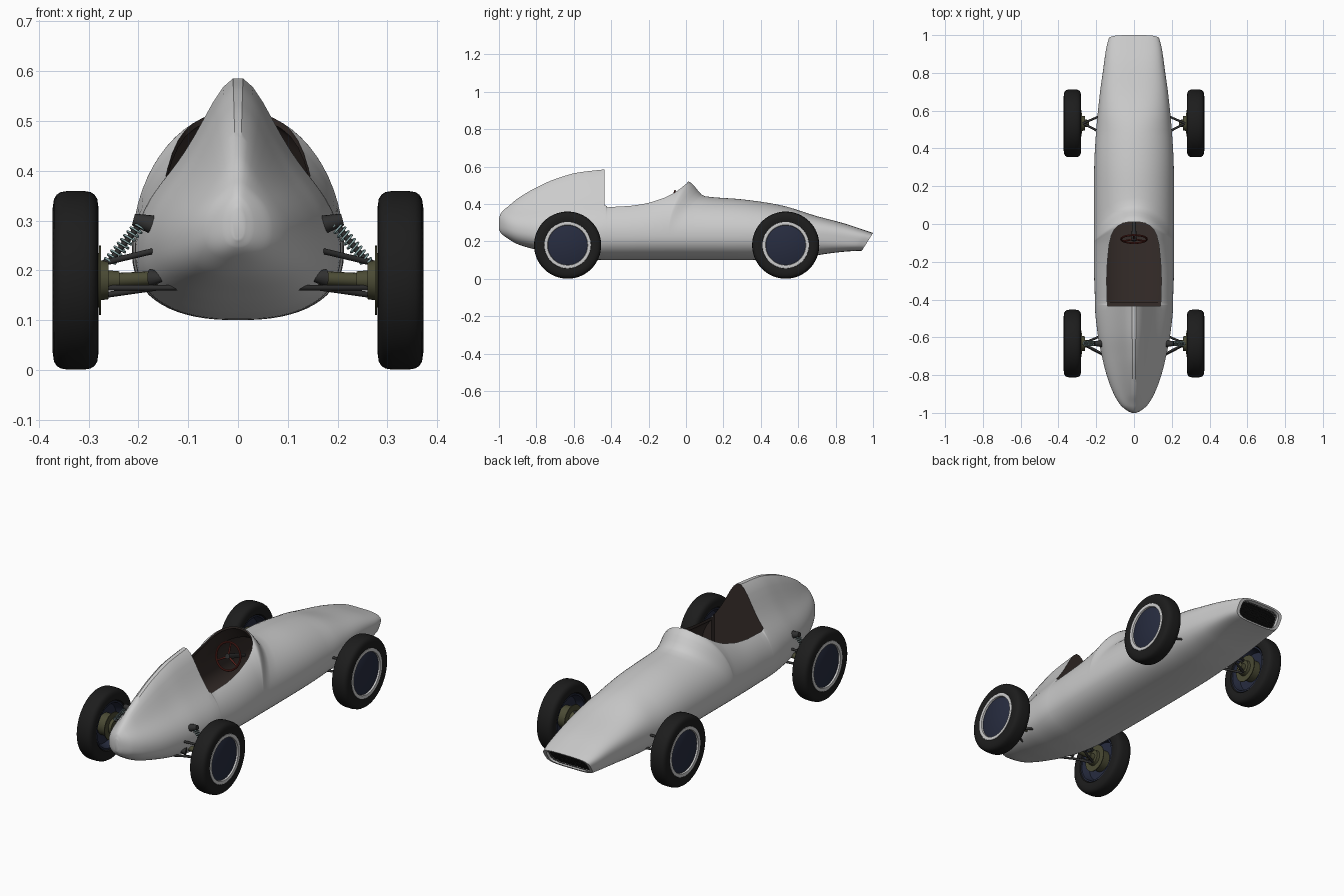
import bpy, bmesh, math
from mathutils import Vector, Matrix

if "Cube" in bpy.data.objects:
    bpy.data.objects.remove(bpy.data.objects["Cube"])


def material(name, rgb):
    m = bpy.data.materials.new(name)
    m.diffuse_color = (*rgb, 1)
    m.use_nodes = True
    m.node_tree.nodes["Principled BSDF"].inputs["Base Color"].default_value = m.diffuse_color
    return m


GREY = material("paint", (0.6, 0.6, 0.6))
BROWN = material("interior", (0.035, 0.025, 0.022))
RUBBER = material("rubber", (0.012, 0.012, 0.012))
WHITE = material("rim_white", (0.75, 0.75, 0.75))
BLUE = material("wheel_blue", (0.02, 0.025, 0.05))
OLIVE = material("hub_olive", (0.07, 0.07, 0.035))
STEEL = material("dark_steel", (0.03, 0.03, 0.03))
TEAL = material("spring_teal", (0.3, 0.45, 0.45))
RED = material("wheel_red", (0.12, 0.02, 0.015))
BLACK = material("grille_black", (0.01, 0.01, 0.01))


def finish(name, bm, *mats):
    bmesh.ops.recalc_face_normals(bm, faces=bm.faces)
    me = bpy.data.meshes.new(name)
    bm.to_mesh(me)
    bm.free()
    ob = bpy.data.objects.new(name, me)
    for m in mats:
        me.materials.append(m)
    bpy.context.collection.objects.link(ob)
    return ob


# body stations: y, half width, bottom, widest height, top, headrest height
ST = [(-1, .012, .262, .295, .325, 0), (-.99, .033, .245, .29, .345, .005),
      (-.96, .07, .22, .28, .362, .018), (-.9, .107, .185, .265, .37, .06),
      (-.8, .145, .155, .25, .385, .105), (-.7, .17, .13, .245, .40, .135),
      (-.58, .193, .11, .24, .42, .15), (-.43, .207, .1, .24, .432, .156),
      (-.42, .207, .1, .24, .435, 0), (-.25, .212, .1, .24, .452, 0),
      (-.1, .213, .1, .24, .49, 0), (-.03, .213, .1, .24, .512, 0),
      (.01, .213, .1, .24, .522, 0), (.1, .213, .1, .24, .442, 0),
      (.3, .211, .1, .24, .425, 0), (.5, .2, .104, .235, .395, 0),
      (.7, .18, .125, .23, .335, 0), (.85, .162, .14, .215, .295, 0),
      (.95, .148, .148, .205, .262, 0), (1, .135, .15, .2, .245, 0)]


def slope(i, c):
    if i in (0, len(ST) - 1):
        j = min(i, len(ST) - 2)
        return (ST[j + 1][c] - ST[j][c]) / (ST[j + 1][0] - ST[j][0])
    a = (ST[i][c] - ST[i - 1][c]) / (ST[i][0] - ST[i - 1][0])
    b = (ST[i + 1][c] - ST[i][c]) / (ST[i + 1][0] - ST[i][0])
    return 2 * a * b / (a + b) if a * b > 0 else 0


def station(y):
    i = max(j for j in range(len(ST) - 1) if ST[j][0] <= y or j == 0)
    d = ST[i + 1][0] - ST[i][0]
    t = (y - ST[i][0]) / d
    return [(2*t**3 - 3*t*t + 1) * ST[i][c] + (t**3 - 2*t*t + t) * d * slope(i, c)
            + (3*t*t - 2*t**3) * ST[i + 1][c] + (t**3 - t*t) * d * slope(i + 1, c)
            for c in range(1, 6)]


def section(y, inset=0, n=64):
    w, zb, zm, zt, h = station(y)
    w, zb, zt = w - inset, zb + inset, zt - inset
    square = 1.5 * max(0, (y - .5) / .5)
    rake = .63 * max(0, (y - .7) / .3)
    bow = 3 * math.exp(-((y - .08) / .13) ** 2)
    pts = []
    for i in range(n):
        a = 2 * math.pi * (i + .5) / n
        c, s = math.cos(a), math.sin(a)
        e = 2 + square + (.4 if s < 0 else 0)
        x = w * math.copysign(abs(c) ** (2 / e), c)
        z = zm + (zt - zm if s > 0 else zm - zb) * math.copysign(abs(s) ** (2 / e), s)
        if s > 0:
            z += h * math.exp(-(x / (.42 * w)) ** 2)
        pts.append(Vector((x, y - bow * x * x - rake * (zt - z), z)))
    return pts


def loft(name, rings, mats, index=0, end_index=0):
    bm = bmesh.new()
    rows = [[bm.verts.new(p) for p in r] for r in rings]
    n = len(rows[0])
    for a, b in zip(rows, rows[1:]):
        for i in range(n):
            bm.faces.new((a[i], a[(i + 1) % n], b[(i + 1) % n], b[i])).material_index = index
    bm.faces.new(rows[0]).material_index = index
    bm.faces.new(rows[-1]).material_index = end_index
    return finish(name, bm, *mats)


ys = [a[0] + (b[0] - a[0]) * k / 5 for a, b in zip(ST, ST[1:]) for k in range(5)] + [1]
rings = [section(y) for y in ys]
# recessed nose opening
mid = Vector((0, .97, .1975))
mouth = [mid + (p - mid) * .87 for p in rings[-1]]
rings += [mouth, [p - Vector((0, .03, 0)) for p in mouth]]
body = loft("body", rings, (GREY, BROWN, BLACK), 0, 2)

# cockpit cutters: hollow interior and plan-shaped opening
hollow = loft("hollow_cutter", [section(y, .011) for y in [-.412] + [v for v in ys if -.4 < v < .47]],
              (GREY, BROWN, BLACK), 1, 1)
half = [(.03, .01), (.06, .004), (.085, -.01), (.105, -.03), (.12, -.06), (.132, -.11),
        (.141, -.2), (.145, -.3), (.141, -.435)]
plan = half + [(-x, y) for x, y in reversed(half)]
opening = loft("opening_cutter", [[(x, y, z) for x, y in plan] for z in (.14, .8)],
               (GREY, BROWN, BLACK), 1, 1)
for cutter in (hollow, opening):
    cutter.hide_render = True
    mod = body.modifiers.new("cut", 'BOOLEAN')
    mod.operation, mod.solver, mod.object = 'DIFFERENCE', 'EXACT', cutter
    mod.material_mode = 'TRANSFER'
dg = bpy.context.evaluated_depsgraph_get()
body.data = bpy.data.meshes.new_from_object(body.evaluated_get(dg))
body.modifiers.clear()
for cutter in (hollow, opening):
    bpy.data.objects.remove(cutter)

# grille mesh
bm = bmesh.new()
bmesh.ops.create_grid(bm, x_segments=26, y_segments=8, size=1)
for v in bm.verts:
    x, y = v.co.x, v.co.y
    v.co = (x * .112, .955 + y * .024, .1975 + y * .038)
grille = finish("grille", bm, STEEL)
grille.modifiers.new("wire", 'WIREFRAME').thickness = .003


def lathe(name, profile, loc, side, mat, closed=True, n=64):
    bm = bmesh.new()
    vs = [bm.verts.new((x * side, r, 0)) for x, r in profile]
    es = [bm.edges.new(p) for p in zip(vs, vs[1:])]
    if closed:
        es.append(bm.edges.new((vs[-1], vs[0])))
    bmesh.ops.spin(bm, geom=vs + es, cent=(0, 0, 0), axis=(1, 0, 0), angle=2 * math.pi,
                   steps=n, use_merge=True)
    bmesh.ops.remove_doubles(bm, verts=bm.verts, dist=1e-5)
    ob = finish(name, bm, mat)
    ob.location = loc
    return ob


def rod(name, p, q, r1, r2, mat):
    p, q = Vector(p), Vector(q)
    bm = bmesh.new()
    rot = (q - p).to_track_quat('Z', 'Y').to_matrix().to_4x4()
    bmesh.ops.create_cone(bm, cap_ends=True, segments=16, radius1=r1, radius2=r2,
                          depth=(q - p).length, matrix=Matrix.Translation((p + q) / 2) @ rot)
    return finish(name, bm, mat)


def spring(name, p, q, r, turns, wire, mat):
    p, q = Vector(p), Vector(q)
    rot = (q - p).to_track_quat('Z', 'Y')
    cu = bpy.data.curves.new(name, 'CURVE')
    cu.dimensions, cu.bevel_depth, cu.bevel_resolution = '3D', wire, 1
    sp = cu.splines.new('POLY')
    n = turns * 14
    sp.points.add(n)
    for i in range(n + 1):
        a = 2 * math.pi * i / 14
        v = p.lerp(q, i / n) + rot @ Vector((r * math.cos(a), r * math.sin(a), 0))
        sp.points[i].co = (*v, 1)
    cu.materials.append(mat)
    ob = bpy.data.objects.new(name, cu)
    bpy.context.collection.objects.link(ob)


# wheel profiles as (outward offset, radius)
shoulder = [(.03, .118), (.042, .125), (.046, .145), (.0435, .163), (.038, .172), (.03, .177), (.015, .1795)]
TYRE = shoulder + [(-x, r) for x, r in reversed(shoulder)]
RIM = [(.035, .106), (.043, .108), (.045, .115), (.043, .124), (.035, .127)]
DISC = [(.035, 0), (.035, .112), (.03, .12), (-.038, .12), (-.038, .112), (0, .1), (0, 0)]
HUB = [(0, 0), (0, .055), (-.047, .055), (-.047, .07), (-.051, .07), (-.051, .04),
       (-.066, .038), (-.066, .02), (-.088, .018), (-.088, 0)]

for s, sn in ((1, "right"), (-1, "left")):
    for wy, end in ((.533, "front"), (-.633, "rear")):
        loc = (.326 * s, wy, .18)
        tag = f"{end}_{sn}"
        lathe("tyre_" + tag, TYRE, loc, s, RUBBER)
        lathe("rim_" + tag, RIM, loc, s, WHITE)
        lathe("wheel_disc_" + tag, DISC, loc, s, BLUE, False)
        lathe("hub_" + tag, HUB, loc, s, OLIVE, False, 32)
        # wishbones spreading from hub to body
        for d in (.045, -.055):
            for z0, z1, lvl in ((.215, .24, "upper"), (.15, .165, "lower")):
                rod(f"{lvl}_wishbone_{tag}", (.27 * s, wy, z0), (.165 * s, wy + d, z1), .006, .006, STEEL)
    # rear drive shaft, boots, coil spring and mount
    rod("drive_shaft_" + sn, (.15 * s, -.633, .185), (.26 * s, -.633, .18), .014, .014, OLIVE)
    rod("shaft_boot_" + sn, (.14 * s, -.69, .187), (.175 * s, -.675, .185), .004, .018, STEEL)
    rod("trailing_link_" + sn, (.115 * s, -.72, .165), (.265 * s, -.64, .165), .005, .006, STEEL)
    rod("damper_" + sn, (.26 * s, -.633, .215), (.19 * s, -.633, .3), .006, .006, STEEL)
    spring("coil_spring_" + sn, (.26 * s, -.633, .215), (.195 * s, -.633, .292), .012, 10, .0022, TEAL)
    rod("spring_mount_" + sn, (.165 * s, -.633, .29), (.21 * s, -.633, .302), .02, .012, STEEL)

# steering wheel with spokes and column
bm = bmesh.new()
for i in range(40):
    for j in range(10):
        a, b = 2 * math.pi * i / 40, 2 * math.pi * j / 10
        r = .068 + .005 * math.cos(b)
        bm.verts.new((r * math.cos(a), .005 * math.sin(b), r * math.sin(a)))
bm.verts.ensure_lookup_table()
for i in range(40):
    for j in range(10):
        k, m = (i + 1) % 40, (j + 1) % 10
        bm.faces.new([bm.verts[u * 10 + v] for u, v in ((i, j), (k, j), (k, m), (i, m))])
centre = Vector((0, -.08, .405))
tilt = Matrix.Rotation(math.radians(-18), 4, 'X')
bm.transform(Matrix.Translation(centre) @ tilt)
finish("steering_wheel", bm, RED)
for a in (90, 210, 330):
    v = tilt @ Vector((.066 * math.cos(math.radians(a)), 0, .066 * math.sin(math.radians(a))))
    rod("steering_spoke", centre, centre + v, .005, .004, RED)
rod("steering_column", centre + Vector((0, -.008, .003)), (0, .05, .363), .013, .01, STEEL)

# smooth shading, sharp edges kept
for ob in bpy.context.scene.objects:
    ob.select_set(ob.type == 'MESH' and ob is not grille)
bpy.context.view_layer.objects.active = body
bpy.ops.object.shade_smooth_by_angle(angle=math.radians(35))
